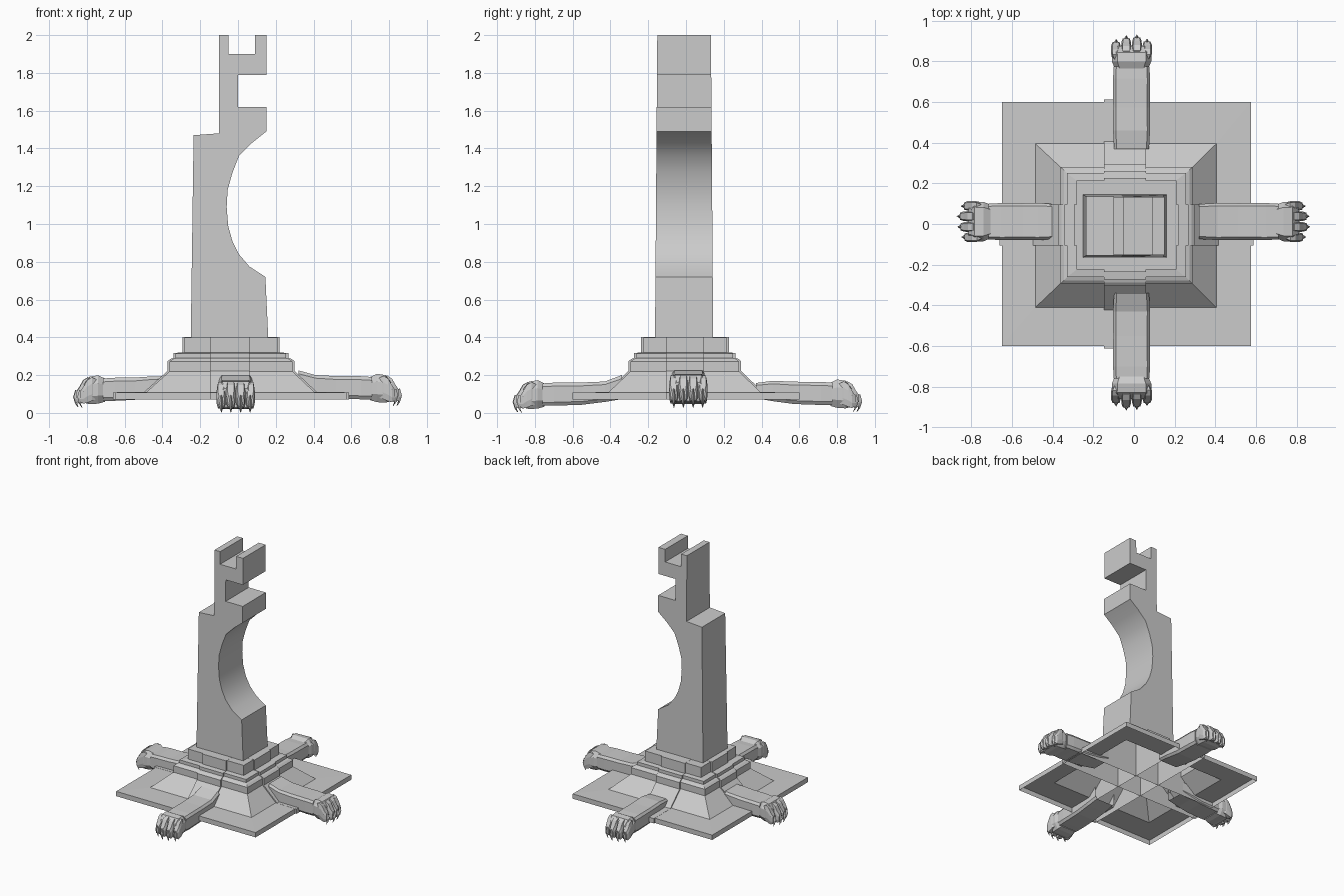
import bpy, bmesh
from math import cos, sin, pi, radians
from mathutils import Vector

if "Cube" in bpy.data.objects:
    bpy.data.objects.remove(bpy.data.objects["Cube"])


def finish(name, bm, smooth=None):
    bmesh.ops.recalc_face_normals(bm, faces=bm.faces)
    me = bpy.data.meshes.new(name)
    bm.to_mesh(me)
    bm.free()
    ob = bpy.data.objects.new(name, me)
    bpy.context.collection.objects.link(ob)
    if smooth:
        bpy.ops.object.select_all(action='DESELECT')
        ob.select_set(True)
        bpy.context.view_layer.objects.active = ob
        bpy.ops.object.shade_smooth_by_angle(angle=radians(smooth))
    return ob


def skin(bm, rings, cap_start=False, cap_end=True):
    """Join a list of equal-length point rings with faces."""
    vr = [[bm.verts.new(p) for p in r] for r in rings]
    n = len(vr[0])
    for a, b in zip(vr, vr[1:]):
        for i in range(n):
            j = (i + 1) % n
            bm.faces.new((a[i], a[j], b[j], b[i]))
    if cap_start:
        bm.faces.new(vr[0][::-1])
    if cap_end:
        bm.faces.new(vr[-1])


# Column: side profile extruded in depth, with a slight flare downwards
profile = [(-.25, .40), (-.235, 1.47), (-.10, 1.48), (-.10, 2), (-.05, 2),
           (-.05, 1.9), (.09, 1.9), (.09, 2), (.15, 2), (.15, 1.79), (0, 1.79),
           (0, 1.62), (.15, 1.62), (.15, 1.49), (.075, 1.43), (.005, 1.36),
           (-.03, 1.27), (-.055, 1.18), (-.06, 1.09), (-.052, .99),
           (-.03, .91), (.005, .84), (.06, .775), (.145, .72), (.16, .40)]
bm = bmesh.new()
skin(bm, [[(x, -.01 + s * (.142 + .012 * (2 - z) / 1.6), z) for x, z in profile]
          for s in (-1, 1)], cap_start=True)
finish("column", bm, 30)

# Stepped base, open underneath: x min, x max, y min, y max, z
tiers = [(-.65, .575, -.60, .60, .07), (-.65, .575, -.60, .60, .108),
         (-.485, .405, -.41, .395, .11), (-.362, .288, -.293, .28, .22),
         (-.362, .288, -.293, .28, .272), (-.345, .272, -.277, .266, .285),
         (-.33, .255, -.262, .25, .29), (-.33, .255, -.262, .25, .315),
         (-.283, .208, -.225, .215, .32), (-.283, .208, -.225, .215, .40)]


def box_ring(x0, x1, y0, y1, z):
    return [(x0, y0, z), (x1, y0, z), (x1, y1, z), (x0, y1, z)]


bm = bmesh.new()
skin(bm, [box_ring(*t) for t in tiers])
finish("stepped_base", bm)

# Raised strips running down the middle of each side of the base
out = .012
bm = bmesh.new()
skin(bm, [box_ring(-.148, .06, c - out, d + out, z + .001) for a, b, c, d, z in tiers])
finish("base_strip_front_back", bm)
bm = bmesh.new()
skin(bm, [box_ring(a - out, b + out, -.105, .095, z + .001) for a, b, c, d, z in tiers])
finish("base_strip_sides", bm)


def oct_ring(u, v, hw, z0, z1, c=.28):
    """Chamfered rectangle across the limb: centre v, half width, bottom, top."""
    h, cw = z1 - z0, hw * c
    ch = h * c
    return [(u, v - hw + cw, z0), (u, v + hw - cw, z0), (u, v + hw, z0 + ch),
            (u, v + hw, z1 - ch), (u, v + hw - cw, z1), (u, v - hw + cw, z1),
            (u, v - hw, z1 - ch), (u, v - hw, z0 + ch)]


def paw_leg(name, angle, centre, start, end, top, lift):
    bm = bmesh.new()
    p = end - .15                       # where the paw begins
    # limb
    skin(bm, [oct_ring(u, 0, hw, z0 + lift, z1 + lift, .15) for u, hw, z0, z1 in (
        (start, .086, .075, top - lift), (start + .09, .091, .06, .168),
        (start * .5 + p * .5, .090, .045, .163), (p - .06, .091, .04, .162),
        (p, .088, .04, .158))])
    # paw
    skin(bm, [oct_ring(u, 0, hw, z0 + lift, z1 + lift) for u, hw, z0, z1 in (
        (p - .01, .082, .035, .158), (p + .025, .097, .025, .175),
        (p + .07, .098, .022, .168), (p + .1, .085, .03, .13))], True)
    # four toes, each with a knuckle, a pad and a hooked claw
    for v, back in ((-.076, .02), (-.026, 0), (.026, .003), (.076, .022)):
        e = end - back
        skin(bm, [oct_ring(u, v * k, hw, z0 + lift, z1 + lift) for u, k, hw, z0, z1 in (
            (e - .10, .9, .018, .05, .15), (e - .07, 1, .024, .04, .165),
            (e - .045, 1, .025, .03, .15), (e - .025, 1.02, .023, .025, .115),
            (e - .008, 1, .017, .035, .09))], True)
        skin(bm, [[(u, v + w * s, z + lift) for s, u, z in (
            (-1, e + a, zz), (1, e + a, zz), (0, e + a + 1.6 * w, zz + w))]
            for a, zz, w in ((-.022, .085, .012), (-.008, .05, .010),
                             (-.012, .02, .006), (-.02, .003, .001))], True)
    c, s = cos(angle), sin(angle)
    for vert in bm.verts:
        u, v, z = vert.co
        vert.co = Vector((u * c - v * s + centre[0], u * s + v * c + centre[1], z))
    finish(name, bm)


# Four clawed legs around the base
paw_leg("right_leg", 0, (0, .012), .32, .86, .225, .032)
paw_leg("left_leg", pi, (0, .012), .38, .865, .195, .024)
paw_leg("front_leg", -pi / 2, (-.012, 0), .34, .91, .20, -.002)
paw_leg("back_leg", pi / 2, (-.012, 0), .37, .925, .158, .002)
